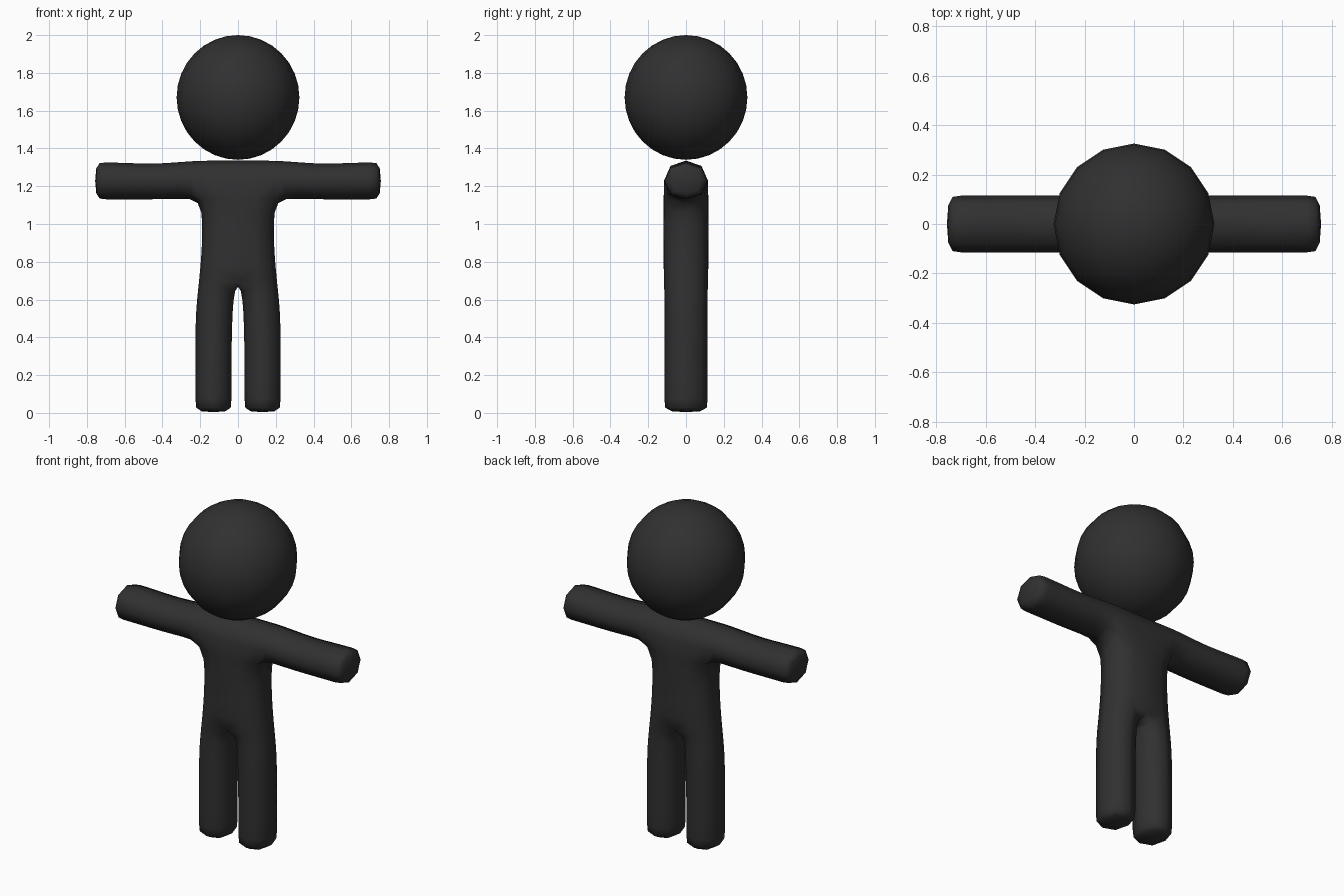
import bpy, bmesh
from collections import Counter

if "Cube" in bpy.data.objects:
    bpy.data.objects.remove(bpy.data.objects["Cube"])

black = bpy.data.materials.new("charcoal")
black.diffuse_color = (0.03, 0.03, 0.03, 1)
black.use_nodes = True
black.node_tree.nodes["Principled BSDF"].inputs["Base Color"].default_value = black.diffuse_color


def finish(name, bm):
    bmesh.ops.recalc_face_normals(bm, faces=bm.faces)
    mesh = bpy.data.meshes.new(name)
    bm.to_mesh(mesh)
    bm.free()
    mesh.materials.append(black)
    mesh.shade_smooth()
    obj = bpy.data.objects.new(name, mesh)
    bpy.context.collection.objects.link(obj)
    return obj


# Body: half of a flat cage of quads, thickened, mirrored and subdivided
leg_torso = [  # z, inner x, outer x
    (0, .026, .234), (.045, .026, .234), (.28, .026, .234), (.48, .023, .234),
    (.6, .016, .226), (.695, 0, .215), (.85, 0, .2), (1.0, 0, .195),
    (1.125, 0, .205), (1.345, 0, .205)]
arm = [  # x, bottom z, top z
    (.205, 1.125, 1.345), (.3, 1.125, 1.337), (.45, 1.122, 1.325),
    (.58, 1.122, 1.332), (.712, 1.122, 1.335), (.76, 1.122, 1.335)]

quads = []
for (z0, a0, b0), (z1, a1, b1) in zip(leg_torso, leg_torso[1:]):
    quads.append([(a0, z0), (b0, z0), (b1, z1), (a1, z1)])
for (x0, l0, h0), (x1, l1, h1) in zip(arm, arm[1:]):
    quads.append([(x0, l0), (x1, l1), (x1, h1), (x0, h0)])

bm = bmesh.new()
verts = {}


def vert(p, side):
    key = (p, side)
    if key not in verts:
        depth = .115 if p[0] == 0 and p[1] > .7 else .125
        verts[key] = bm.verts.new((p[0], side * depth, p[1]))
    return verts[key]


edges = [(q[i], q[(i + 1) % 4]) for q in quads for i in range(4)]
use = Counter(frozenset(e) for e in edges)
for q in quads:
    for side in (-1, 1):
        bm.faces.new([vert(p, side) for p in q])
for a, b in edges:
    on_mirror = a[0] == 0 and b[0] == 0
    if use[frozenset((a, b))] == 1 and not on_mirror:
        bm.faces.new([vert(a, -1), vert(b, -1), vert(b, 1), vert(a, 1)])
body = finish("body", bm)
mirror = body.modifiers.new("mirror", 'MIRROR')
mirror.use_clip = True
smooth = body.modifiers.new("smooth", 'SUBSURF')
smooth.levels = smooth.render_levels = 1

# Head
bm = bmesh.new()
bmesh.ops.create_uvsphere(bm, u_segments=16, v_segments=16, radius=.325)
head = finish("head", bm)
head.location.z = 1.67
head.scale.z = .33 / .325
